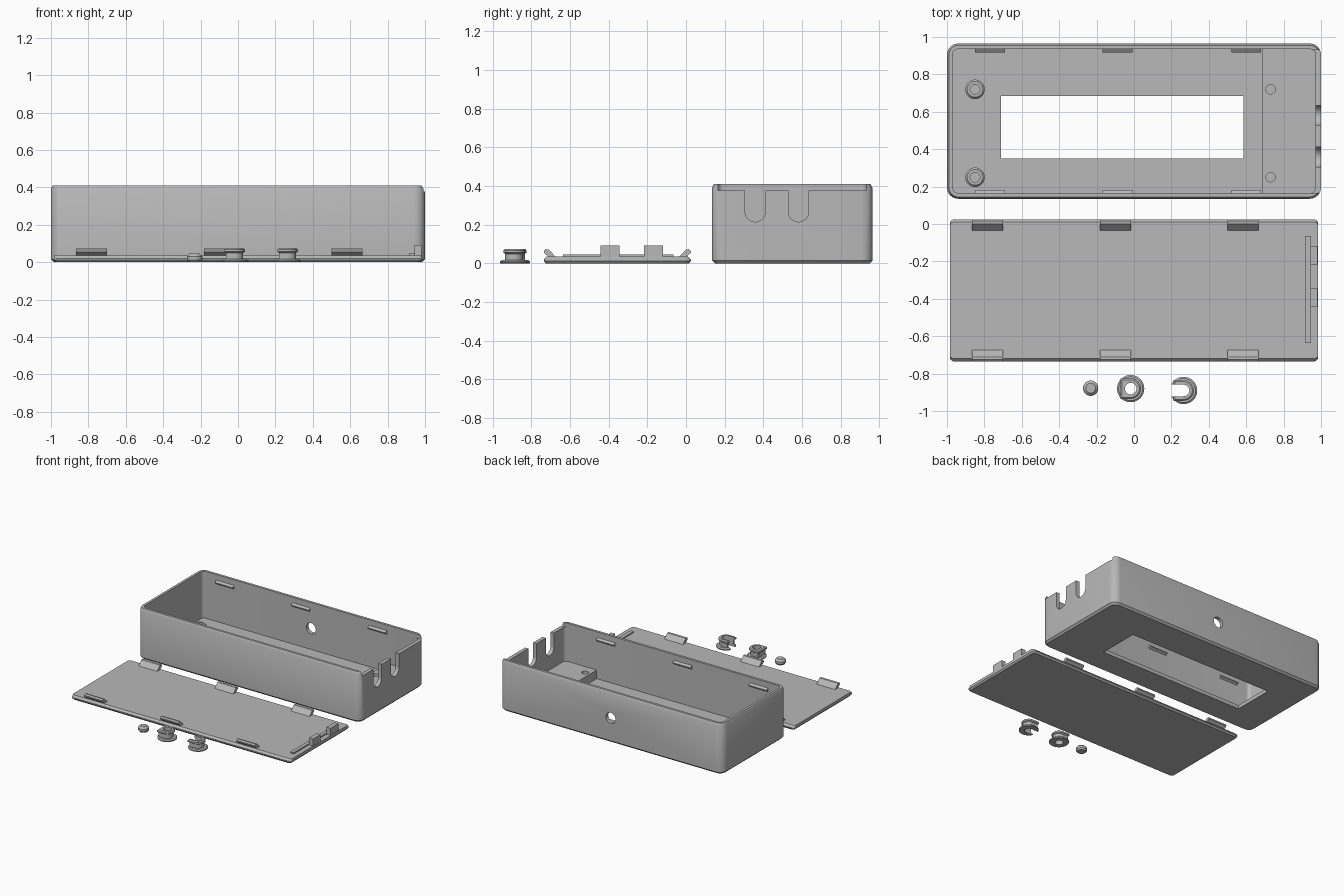
import bpy, bmesh, math
from mathutils import Matrix

if "Cube" in bpy.data.objects:
    bpy.data.objects.remove(bpy.data.objects["Cube"])

grey = bpy.data.materials.new("plastic grey")
grey.diffuse_color = (0.48, 0.48, 0.48, 1)
grey.use_nodes = True
grey.node_tree.nodes["Principled BSDF"].inputs["Base Color"].default_value = grey.diffuse_color


def finish(name, bm):
    bmesh.ops.recalc_face_normals(bm, faces=bm.faces)
    me = bpy.data.meshes.new(name)
    bm.to_mesh(me)
    bm.free()
    me.materials.append(grey)
    ob = bpy.data.objects.new(name, me)
    bpy.context.collection.objects.link(ob)
    return ob


def loft(name, layers, loc=(0, 0, 0)):
    """Stack of (outline, z) layers with equal point counts, capped."""
    bm = bmesh.new()
    rings = [[bm.verts.new((x + loc[0], y + loc[1], z + loc[2])) for x, y in o] for o, z in layers]
    n = len(rings[0])
    for a, b in zip(rings, rings[1:]):
        for i in range(n):
            bm.faces.new((a[i], a[(i + 1) % n], b[(i + 1) % n], b[i]))
    bm.faces.new(rings[0][::-1])
    bm.faces.new(rings[-1])
    return finish(name, bm)


def rrect(hx, hy, r, n=6):
    pts = []
    for q, (sx, sy) in enumerate(((1, 1), (-1, 1), (-1, -1), (1, -1))):
        for k in range(n + 1):
            a = math.pi / 2 * (q + k / n)
            pts.append((sx * (hx - r) + r * math.cos(a), sy * (hy - r) + r * math.sin(a)))
    return pts


def circle(r, n=32):
    return [(r * math.cos(2 * math.pi * i / n), r * math.sin(2 * math.pi * i / n)) for i in range(n)]


def d_shape(r):
    """Half round on +x, square on -x."""
    arc = [(r * math.cos(a), r * math.sin(a)) for a in (math.pi * (k / 16 - 0.5) for k in range(17))]
    return arc + [(-r, r), (-r, -r)]


def block(name, x0, x1, y0, y1, z0, z1):
    o = [(x0, y0), (x1, y0), (x1, y1), (x0, y1)]
    return loft(name, [(o, z0), (o, z1)])


def rod(name, centre, r, length, axis='Z'):
    bm = bmesh.new()
    rot = {'X': Matrix.Rotation(math.pi / 2, 4, 'Y'), 'Y': Matrix.Rotation(math.pi / 2, 4, 'X'),
           'Z': Matrix()}[axis]
    bmesh.ops.create_cone(bm, cap_ends=True, segments=32, radius1=r, radius2=r, depth=length,
                          matrix=Matrix.Translation(centre) @ rot)
    return finish(name, bm)


def bar(name, x0, x1, prof):
    """Extrude a (y, z) profile along x."""
    bm = bmesh.new()
    a, b = [[bm.verts.new((x, y, z)) for y, z in prof] for x in (x0, x1)]
    n = len(prof)
    for i in range(n):
        bm.faces.new((a[i], a[(i + 1) % n], b[(i + 1) % n], b[i]))
    bm.faces.new(a[::-1])
    bm.faces.new(b)
    return finish(name, bm)


def cut(ob, *cutters):
    for c in cutters:
        m = ob.modifiers.new("cut", 'BOOLEAN')
        m.operation, m.solver, m.object = 'DIFFERENCE', 'EXACT', c
        bpy.context.view_layer.objects.active = ob
        bpy.ops.object.modifier_apply(modifier=m.name)
        bpy.data.objects.remove(c)


# case shell, centred at y = 0.55
CY = 0.55
case = loft("case_shell", [(rrect(0.985, 0.40, 0.045), 0), (rrect(1, 0.415, 0.06), 0.015),
                           (rrect(1, 0.415, 0.06), 0.39), (rrect(0.99, 0.405, 0.05), 0.41)], (0, CY, 0))
inner = rrect(0.97, 0.385, 0.03)
cut(case, loft("cavity", [(inner, 0.03), (inner, 0.6)], (0, CY, 0)),
    block("window", -0.71, 0.585, 0.35, 0.685, -0.1, 0.1),
    block("lid_exit", 0.9, 1.1, 0.166, 0.934, 0.377, 0.6),
    rod("back_hole", (0, 0.95, 0.2), 0.043, 0.15, 'Y'))

# two cable slots in the right wall
for y in (0.358, 0.582):
    o = [(y + 0.0525 * math.cos(a), 0.2675 + 0.0525 * math.sin(a))
         for a in (math.pi * (1 + k / 16) for k in range(17))]
    o += [(y + 0.0525, 0.6), (y - 0.0525, 0.6)]
    cut(case, bar("slot", 0.9, 1.1, o))

# raised shelf and screw bosses
shelf = block("shelf", 0.685, 0.975, 0.16, 0.94, 0.025, 0.1)
for y in (0.25, 0.72):
    cut(shelf, rod("shelf_hole", (0.73, y, 0.1), 0.025, 0.12))
    boss = loft("screw_boss", [(circle(0.052), 0.025), (circle(0.052), 0.08), (circle(0.042), 0.09)],
                (-0.85, y, 0))
    cut(boss, rod("boss_hole", (-0.85, y, 0.1), 0.026, 0.12))

# catch ridges on both long inner walls
for x in (-0.77, -0.0875, 0.6):
    for s in (-1, 1):
        y = CY + s * 0.39
        o = [(y, 0.33), (y - s * 0.022, 0.345), (y - s * 0.022, 0.352), (y, 0.368)]
        bar("catch_ridge", x - 0.08, x + 0.08, o)

# flat lid with sloped long edges
LY = -0.355
loft("lid", [(rrect(0.975, 0.37, 0.02), 0), (rrect(0.985, 0.38, 0.025), 0.012),
             (rrect(0.985, 0.38, 0.025), 0.02), (rrect(0.984, 0.365, 0.02), 0.035)], (0, LY, 0))

# slanted snap clips on the lid
for x in (-0.783, -0.1, 0.583):
    for s in (-1, 1):
        o = [(LY + s * d, z) for d, z in ((0.315, 0.03), (0.35, 0.03), (0.38, 0.055),
                                          (0.38, 0.065), (0.37, 0.074), (0.355, 0.072))]
        bar("snap_clip", x - 0.083, x + 0.083, o)

# lid end rib and slot tabs
block("end_rib", 0.915, 0.945, -0.637, -0.065, 0.03, 0.045)
for y in (-0.393, -0.167):
    block("slot_tab", 0.945, 0.982, y - 0.049, y + 0.049, 0.03, 0.092)

# small plug
loft("hole_plug", [(circle(0.032), 0), (circle(0.041), 0.012), (circle(0.041), 0.03),
                   (circle(0.026), 0.045)], (-0.232, -0.878, 0))


# cable grommets: one closed, one open on the left
def grommet(name, x, y, is_open):
    flange = loft(name + "_base", [(circle(0.07), 0), (circle(0.073), 0.004),
                                   (circle(0.073), 0.01), (circle(0.064), 0.017)], (x, y, 0))
    body = loft(name + "_body", [(d_shape(r), z) for r, z in
                                 ((0.046, 0.01), (0.046, 0.05), (0.055, 0.056),
                                  (0.055, 0.068), (0.047, 0.075))], (x, y, 0))
    for part in (flange, body):
        cut(part, rod("bore", (x, y, 0.04), 0.031, 0.2))
        if is_open:
            cut(part, block("gap", x - 0.1, x, y - 0.031, y + 0.031, -0.1, 0.2))


grommet("closed_grommet", -0.018, -0.88, False)
grommet("open_grommet", 0.265, -0.89, True)

# smooth curved walls, keep hard edges
bpy.ops.object.select_all(action='SELECT')
bpy.context.view_layer.objects.active = case
bpy.ops.object.shade_smooth_by_angle(angle=math.radians(28))
